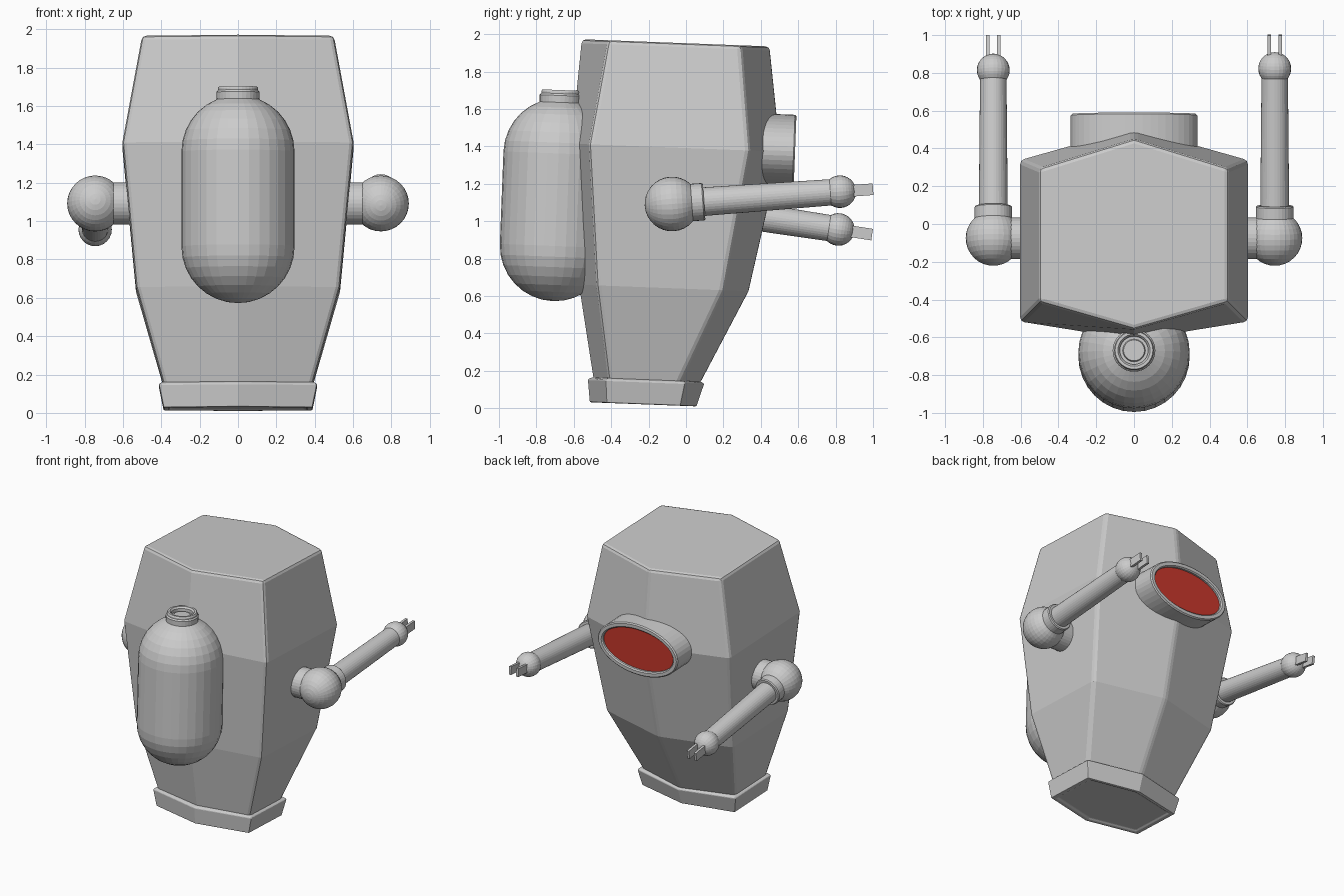
import bpy
from math import sin, cos, pi, radians
from mathutils import Matrix, Vector

if "Cube" in bpy.data.objects:
    bpy.data.objects.remove(bpy.data.objects["Cube"])

TILT = Matrix.Rotation(radians(-2.2), 4, 'X')   # whole body leans slightly


def loft(name, rings, matrix, bevel=0, color=None):
    """Skin a stack of equal-length point rings and cap both ends."""
    n = len(rings[0])
    verts = [matrix @ Vector(p) for ring in rings for p in ring]
    faces = [(k * n + i, k * n + (i + 1) % n, (k + 1) * n + (i + 1) % n, (k + 1) * n + i)
             for k in range(len(rings) - 1) for i in range(n)]
    faces += [tuple(reversed(range(n))), tuple(range(len(verts) - n, len(verts)))]
    mesh = bpy.data.meshes.new(name)
    mesh.from_pydata(verts, [], faces)
    obj = bpy.data.objects.new(name, mesh)
    bpy.context.collection.objects.link(obj)
    if bevel:
        mod = obj.modifiers.new("bevel", 'BEVEL')
        mod.width = bevel
        mod.segments = 2
        mod.limit_method = 'ANGLE'
        mod.angle_limit = radians(27)
    if color:
        mat = bpy.data.materials.new(name)
        mat.diffuse_color = color
        mat.use_nodes = True
        mat.node_tree.nodes["Principled BSDF"].inputs["Base Color"].default_value = mat.diffuse_color
        mesh.materials.append(mat)
    return obj


def lathe(name, profile, matrix, sides=32, squash=0, **kw):
    """Revolve (radius, height) points about z; squash shortens the y radius."""
    rings = [[(r * cos(2 * pi * i / sides), (r - squash) * sin(2 * pi * i / sides), z)
              for i in range(sides)] for r, z in profile]
    return loft(name, rings, matrix, **kw)


def capsule(r, low, high, steps=8):
    """Profile of a capsule whose hemisphere centres sit at low and high."""
    arc = [pi / 2 * i / steps for i in range(steps + 1)]
    bottom = [(max(r * sin(a), .002), low - r * cos(a)) for a in arc]
    top = [(max(r * cos(a), .002), high + r * sin(a)) for a in arc]
    return bottom + (top if high > low else top[1:])


def hexagon(x, front, front_side, back_side, back, z):
    return [(0, front, z), (x, front_side, z), (x, back_side, z),
            (0, back, z), (-x, back_side, z), (-x, front_side, z)]


# Hexagonal body shell
loft("body", [hexagon(.385, -.496, -.415, -.045, .065, .12),
              hexagon(.532, -.597, -.50, .175, .313, .638),
              hexagon(.603, -.667, -.57, .285, .455, 1.39),
              hexagon(.50, -.632, -.488, .22, .375, 1.95)], TILT, bevel=.022)

# Foot block under the body, with a shallow recess below
loft("base", [hexagon(.345, -.475, -.395, -.055, .02, .022),
              hexagon(.36, -.49, -.405, -.045, .035, .012),
              hexagon(.388, -.515, -.425, -.03, .055, .012),
              hexagon(.413, -.53, -.435, -.01, .092, .135),
              hexagon(.395, -.51, -.42, -.02, .075, .145)], TILT, bevel=.006)

# Front tank with ring cap
tank = TILT @ Matrix.Translation((0, -.733, 0))
lathe("tank", capsule(.295, .84, 1.335), tank)
lathe("tank_cap", [(.11, 1.57), (.113, 1.645), (.105, 1.655), (.105, 1.665), (.10, 1.674),
                   (.085, 1.674), (.075, 1.662), (.075, 1.64), (.06, 1.64), (.055, 1.65)], tank)

# Oval eye on the back: hollow rim and red lens
eye = TILT @ Matrix.Translation((0, .53, 1.395)) @ Matrix.Rotation(-pi / 2, 4, 'X')
lathe("eye_rim", [(.335, -.25), (.335, -.008), (.327, 0), (.303, 0), (.295, -.008), (.295, -.03)],
      eye, sides=48, squash=.14)
lathe("eye_lens", [(.297, -.04), (.297, -.022)], eye, sides=48, squash=.14,
      color=(.6, .04, .025, 1))

# Arms: same parts each side, raised on the right and lowered on the left
for side, sx, lift in (("right", 1, 4.2), ("left", -1, -8.7)):
    shoulder = Matrix.Translation((sx * .745, -.075, 1.092))
    lathe(side + "_shoulder_axle", [(.11, -.25), (.11, -.07)],
          shoulder @ Matrix.Rotation(sx * pi / 2, 4, 'Y'))
    arm = shoulder @ Matrix.Rotation(radians(lift - 90), 4, 'X')
    lathe(side + "_shoulder_ball", capsule(.146, 0, 0), arm)
    lathe(side + "_arm_collar", [(.1, .1), (.1, .165), (.094, .172), (.08, .172)], arm)
    lathe(side + "_arm_tube", [(.077, .1), (.07, .86)], arm)
    lathe(side + "_wrist_ball", capsule(.087, .9, .9), arm, sides=24)
    reach = 1.075 / cos(radians(lift)) - (.005 if sx < 0 else 0)
    for name, fx in (("inner", -sx * .03), ("outer", sx * .03)):
        loft(f"{side}_{name}_finger",
             [[(fx + a * .009, b * .031, z) for a, b in ((-1, -1), (1, -1), (1, 1), (-1, 1))]
              for z in (.94, reach)], arm)
